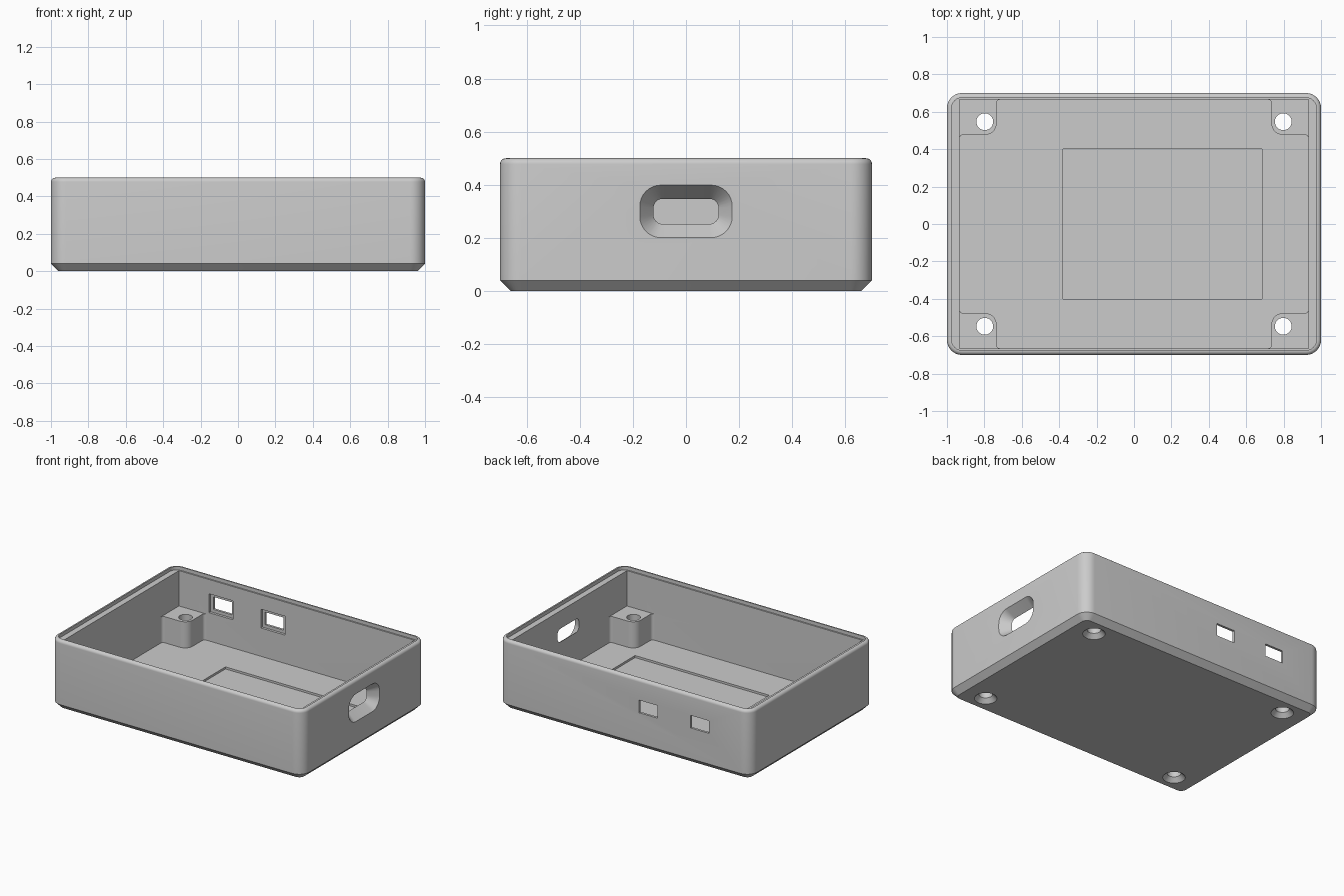
import bpy, bmesh, math
from mathutils import Vector

cube = bpy.data.objects.get("Cube")
if cube:
    bpy.data.objects.remove(cube, do_unlink=True)

LENGTH, WIDTH, HEIGHT = 2.0, 1.4, 0.5
FLOOR, POST_TOP, LEDGE = 0.035, 0.222, 0.475
INNER_X, INNER_Y = 0.933, 0.665
POST_X, POST_Y = 0.735, 0.477
HOLE_X, HOLE_Y = 0.798, 0.547
PORT_Z = 0.3

grey = bpy.data.materials.new("plain grey")
grey.use_nodes = True
grey.diffuse_color = (0.6, 0.6, 0.6, 1)
grey.node_tree.nodes["Principled BSDF"].inputs["Base Color"].default_value = grey.diffuse_color


def rounded(points, steps=8):
    """Round each (x, y, radius) corner of a closed outline."""
    out = []
    for i, (x, y, r) in enumerate(points):
        p = Vector((x, y))
        if r == 0:
            out.append(p)
            continue
        a = (Vector(points[i - 1][:2]) - p).normalized()
        b = (Vector(points[(i + 1) % len(points)][:2]) - p).normalized()
        centre = p + (a + b) * r
        for k in range(steps + 1):
            t = k / steps * math.pi / 2
            out.append(centre - b * r * math.cos(t) - a * r * math.sin(t))
    return out


def rect(w, h, r=0):
    return rounded([(x * w / 2, y * h / 2, r) for x, y in ((1, 1), (-1, 1), (-1, -1), (1, -1))])


def circle(r, n=32):
    return [Vector((r * math.cos(a), r * math.sin(a)))
            for a in (2 * math.pi * i / n for i in range(n))]


def loft(name, rings, axis="z", at=(0, 0, 0)):
    """Solid through (outline, level) rings stacked along an axis."""
    place = {"z": lambda p, d: (p.x, p.y, d),
             "x": lambda p, d: (d, p.x, p.y),
             "y": lambda p, d: (p.x, d, p.y)}[axis]
    bm = bmesh.new()
    loops = [[bm.verts.new(Vector(place(p, d)) + Vector(at)) for p in outline]
             for outline, d in rings]
    for low, high in zip(loops, loops[1:]):
        for i in range(len(low)):
            bm.faces.new((low[i - 1], low[i], high[i], high[i - 1]))
    bm.faces.new(loops[0])
    bm.faces.new(loops[-1])
    bmesh.ops.recalc_face_normals(bm, faces=bm.faces)
    mesh = bpy.data.meshes.new(name)
    bm.to_mesh(mesh)
    bm.free()
    mesh.materials.append(grey)
    obj = bpy.data.objects.new(name, mesh)
    bpy.context.collection.objects.link(obj)
    return obj


# Outer shell: chamfered foot, rounded upright corners, rounded rim
def shell_ring(inset):
    return rect(LENGTH - 2 * inset, WIDTH - 2 * inset, 0.08 - inset)


rim = 0.022
profile = [(0.04, 0), (0, 0.04)]
for k in range(7):
    t = k / 6 * math.pi / 2
    profile.append((rim * (1 - math.cos(t)), HEIGHT - rim + rim * math.sin(t)))
body = loft("enclosure_tray", [(shell_ring(i), z) for i, z in profile])


def cut(cutter):
    cutter.hide_render = True
    mod = body.modifiers.new("cut", "BOOLEAN")
    mod.operation, mod.solver, mod.object = "DIFFERENCE", "EXACT", cutter
    bpy.context.view_layer.objects.active = body
    bpy.ops.object.modifier_apply(modifier=mod.name)
    bpy.data.objects.remove(cutter, do_unlink=True)


# Lid seat and main cavity
cut(loft("lid_seat", [(shell_ring(0.025), LEDGE), (shell_ring(0.025), 0.6)]))
upper = rect(2 * INNER_X, 2 * INNER_Y)
cut(loft("upper_cavity", [(upper, POST_TOP), (upper, 0.6)]))

# Lower cavity leaves a screw post in each corner
quadrant = [(INNER_X, POST_Y, 0.02), (POST_X, POST_Y, 0.06), (POST_X, INNER_Y, 0.02)]
corners = []
for sx, sy in ((1, 1), (-1, 1), (-1, -1), (1, -1)):
    part = [(sx * x, sy * y, r) for x, y, r in quadrant]
    corners += part if sx * sy > 0 else part[::-1]
lower = rounded(corners)
cut(loft("lower_cavity", [(lower, FLOOR), (lower, POST_TOP + 0.02)]))

# Shallow pocket in the floor
pocket = rect(1.063, 0.8)
cut(loft("floor_pocket", [(pocket, FLOOR - 0.015), (pocket, 0.1)], at=(0.152, 0, 0)))

# Countersunk screw holes
for sx in (-1, 1):
    for sy in (-1, 1):
        cut(loft("screw_hole", [(circle(0.083), -0.01), (circle(0.045), 0.03),
                                (circle(0.045), 0.3)], at=(sx * HOLE_X, sy * HOLE_Y, 0)))

# Tapered cable port in the +x wall
cut(loft("cable_port", [(rect(0.245, 0.095, 0.035), 0.88), (rect(0.245, 0.095, 0.035), INNER_X),
                        (rect(0.348, 0.198, 0.08), 1.0), (rect(0.348, 0.198, 0.08), 1.05)],
         axis="x", at=(0, 0, PORT_Z)))

# Two small windows in the back wall, recessed from inside
for x in (-0.6, -0.19):
    for w, h, end in ((0.19, 0.135, INNER_Y + 0.018), (0.145, 0.09, 0.75)):
        cut(loft("window", [(rect(w, h), 0.6), (rect(w, h), end)], axis="y", at=(x, 0, PORT_Z + 0.005)))

# Smooth the rounded edges
bpy.ops.object.select_all(action="DESELECT")
body.select_set(True)
bpy.context.view_layer.objects.active = body
bpy.ops.object.shade_smooth_by_angle(angle=math.radians(30))
